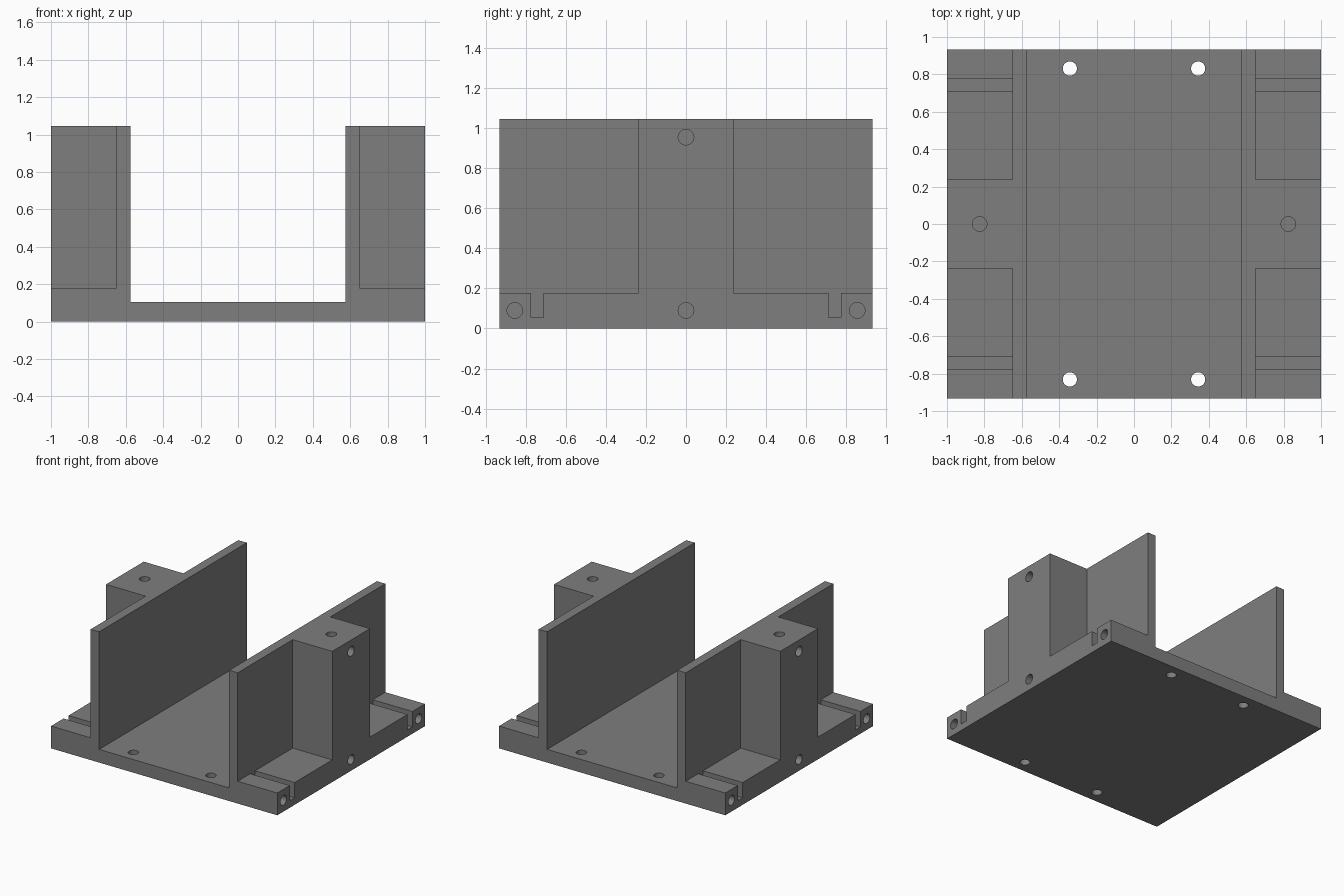
import bpy, bmesh
from math import radians
from mathutils import Matrix, Vector

if "Cube" in bpy.data.objects:
    bpy.data.objects.remove(bpy.data.objects["Cube"])

HALF_Y, TOP = 0.932, 1.045
WALL_IN, WALL_OUT = 0.575, 0.65


def prism(name, points, offset):
    """Extrude a closed 3D outline along an offset vector."""
    bm = bmesh.new()
    face = bm.faces.new([bm.verts.new(p) for p in points])
    new = bmesh.ops.extrude_face_region(bm, geom=[face])["geom"]
    verts = [g for g in new if isinstance(g, bmesh.types.BMVert)]
    bmesh.ops.translate(bm, verts=verts, vec=offset)
    bmesh.ops.recalc_face_normals(bm, faces=bm.faces)
    return finish(name, bm)


def drill(center, axis, depth, radius=0.039):
    """Cylinder cutter reaching `depth` either side of the center."""
    rot = Vector((0, 0, 1)).rotation_difference(Vector(axis)).to_matrix().to_4x4()
    bm = bmesh.new()
    bmesh.ops.create_cone(bm, cap_ends=True, segments=32, radius1=radius,
                          radius2=radius, depth=2 * depth,
                          matrix=Matrix.Translation(center) @ rot)
    return finish("hole_cutter", bm)


def finish(name, bm):
    mesh = bpy.data.meshes.new(name)
    bm.to_mesh(mesh)
    bm.free()
    obj = bpy.data.objects.new(name, mesh)
    bpy.context.collection.objects.link(obj)
    return obj


# U-shaped bracket, extruded front to back
half = [(1, 0), (1, TOP), (WALL_IN, TOP), (WALL_IN, 0.105)]
outline = half + [(-x, z) for x, z in reversed(half)]
bracket = prism("bracket", [(x, -HALF_Y, z) for x, z in outline], (0, 2 * HALF_Y, 0))

# Corner pockets with a slot in the floor, leaving thin walls and side posts
pocket = [(0.238, 1.2), (0.238, 0.178), (0.712, 0.178), (0.712, 0.055),
          (0.774, 0.055), (0.774, 0.178), (1.1, 0.178), (1.1, 1.2)]
cutters = []
for sx in (-1, 1):
    for sy in (-1, 1):
        cutters.append(prism("pocket_cutter", [(sx * WALL_OUT, sy * y, z) for y, z in pocket],
                             (sx * 0.5, 0, 0)))
        # Floor through-holes
        cutters.append(drill((sx * 0.343, sy * 0.831, 0.05), (0, 0, 1), 0.2, 0.038))
    # Blind screw holes in the outer sides and post tops, kept clear of each other
    for y, z in ((0, 0.955), (0, 0.09), (-0.854, 0.09), (0.854, 0.09)):
        cutters.append(drill((sx, y, z), (1, 0, 0), 0.12))
    cutters.append(drill((sx * 0.825, 0, TOP), (0, 0, 1), 0.12))

bpy.context.view_layer.objects.active = bracket
for cutter in cutters:
    mod = bracket.modifiers.new("cut", "BOOLEAN")
    mod.operation, mod.solver, mod.object = "DIFFERENCE", "EXACT", cutter
    bpy.ops.object.modifier_apply(modifier=mod.name)
    bpy.data.objects.remove(cutter)

bracket.select_set(True)
bpy.ops.object.shade_smooth_by_angle(angle=radians(30))

# Mid-grey finish
grey = bpy.data.materials.new("grey")
grey.diffuse_color = (0.21, 0.21, 0.21, 1)
grey.use_nodes = True
grey.node_tree.nodes["Principled BSDF"].inputs["Base Color"].default_value = grey.diffuse_color
bracket.data.materials.clear()
bracket.data.materials.append(grey)
